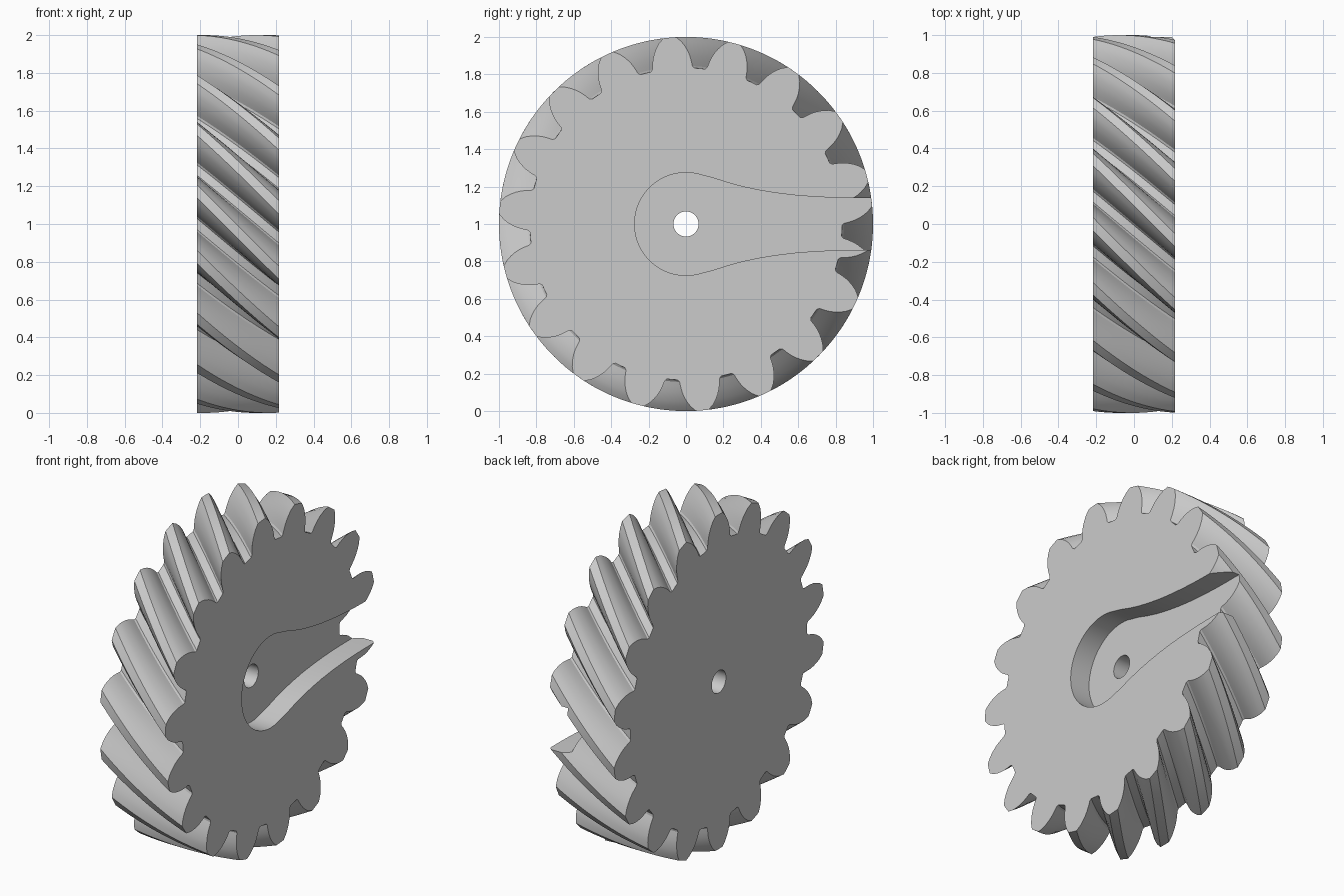
import bpy, bmesh, math

if "Cube" in bpy.data.objects:
    bpy.data.objects.remove(bpy.data.objects["Cube"])

TEETH = 18
HALF = 0.2175                 # half of the face width
TWIST = math.radians(25)      # helix rotation across the width
PHASE = math.radians(15)      # tooth centre on the +x face
POCKET = 0.13                 # recess depth
CZ = 1.0                      # axle height

grey = bpy.data.materials.new("plain_grey")
grey.diffuse_color = (0.6, 0.6, 0.6, 1)
grey.use_nodes = True
grey.node_tree.nodes["Principled BSDF"].inputs["Base Color"].default_value = grey.diffuse_color


def loft(name, rings):
    """Closed solid through a list of equal-length point rings."""
    bm = bmesh.new()
    loops = [[bm.verts.new(p) for p in ring] for ring in rings]
    n = len(loops[0])
    for a, b in zip(loops, loops[1:]):
        for i in range(n):
            j = (i + 1) % n
            bm.faces.new((a[i], a[j], b[j], b[i]))
    bm.faces.new(loops[0][::-1])
    bm.faces.new(loops[-1])
    bmesh.ops.recalc_face_normals(bm, faces=bm.faces)
    me = bpy.data.meshes.new(name)
    bm.to_mesh(me)
    bm.free()
    ob = bpy.data.objects.new(name, me)
    bpy.context.collection.objects.link(ob)
    me.materials.append(grey)
    return ob


def prism(name, outline, x0, x1):
    return loft(name, [[(x, y, CZ + z) for y, z in outline] for x in (x0, x1)])


# Tooth half profile: radius, half angle in degrees from the tooth centre
flank = [(0.835, 8.0), (0.845, 7.3), (0.87, 6.9), (0.90, 6.3), (0.925, 5.6),
         (0.95, 4.7), (0.975, 3.6), (1.0, 2.0)]
tooth = [(r, -a) for r, a in flank] + [(1.0, 0)] + [(r, a) for r, a in flank[::-1]]
profile = [(r, math.radians(a + 360 / TEETH * k)) for k in range(TEETH) for r, a in tooth]

# Helical gear body
STEPS = 16
rings = []
for s in range(STEPS + 1):
    t = s / STEPS
    turn = PHASE - TWIST * (1 - t)
    rings.append([(-HALF + 2 * HALF * t, r * math.cos(a + turn), CZ + r * math.sin(a + turn))
                  for r, a in profile])
gear = loft("helical_gear", rings)

# Axle hole
hole = prism("axle_hole_cutter",
             [(0.067 * math.cos(i * math.tau / 48), 0.067 * math.sin(i * math.tau / 48))
              for i in range(48)], -0.5, 0.5)

# Keyhole-shaped recess running out through the rim
R = 0.275
arc = [(R * math.cos(math.radians(a)), R * math.sin(math.radians(a))) for a in range(72, 289, 6)]
side = [(0.14, 0.248), (0.22, 0.222), (0.30, 0.200), (0.39, 0.181), (0.48, 0.166),
        (0.58, 0.154), (0.68, 0.146), (0.78, 0.141), (0.88, 0.139), (1.2, 0.138)]
outline = side[::-1] + arc + [(y, -z) for y, z in side]
pocket = prism("recess_cutter", outline, HALF - POCKET, 0.5)

# Cut the gear, then smooth the curved walls
bpy.context.view_layer.objects.active = gear
gear.select_set(True)
for cutter in (pocket, hole):
    mod = gear.modifiers.new("cut", 'BOOLEAN')
    mod.operation = 'DIFFERENCE'
    mod.solver = 'EXACT'
    mod.object = cutter
    bpy.ops.object.modifier_apply(modifier=mod.name)
    bpy.data.objects.remove(cutter)
bpy.ops.object.shade_smooth_by_angle(angle=math.radians(25))
